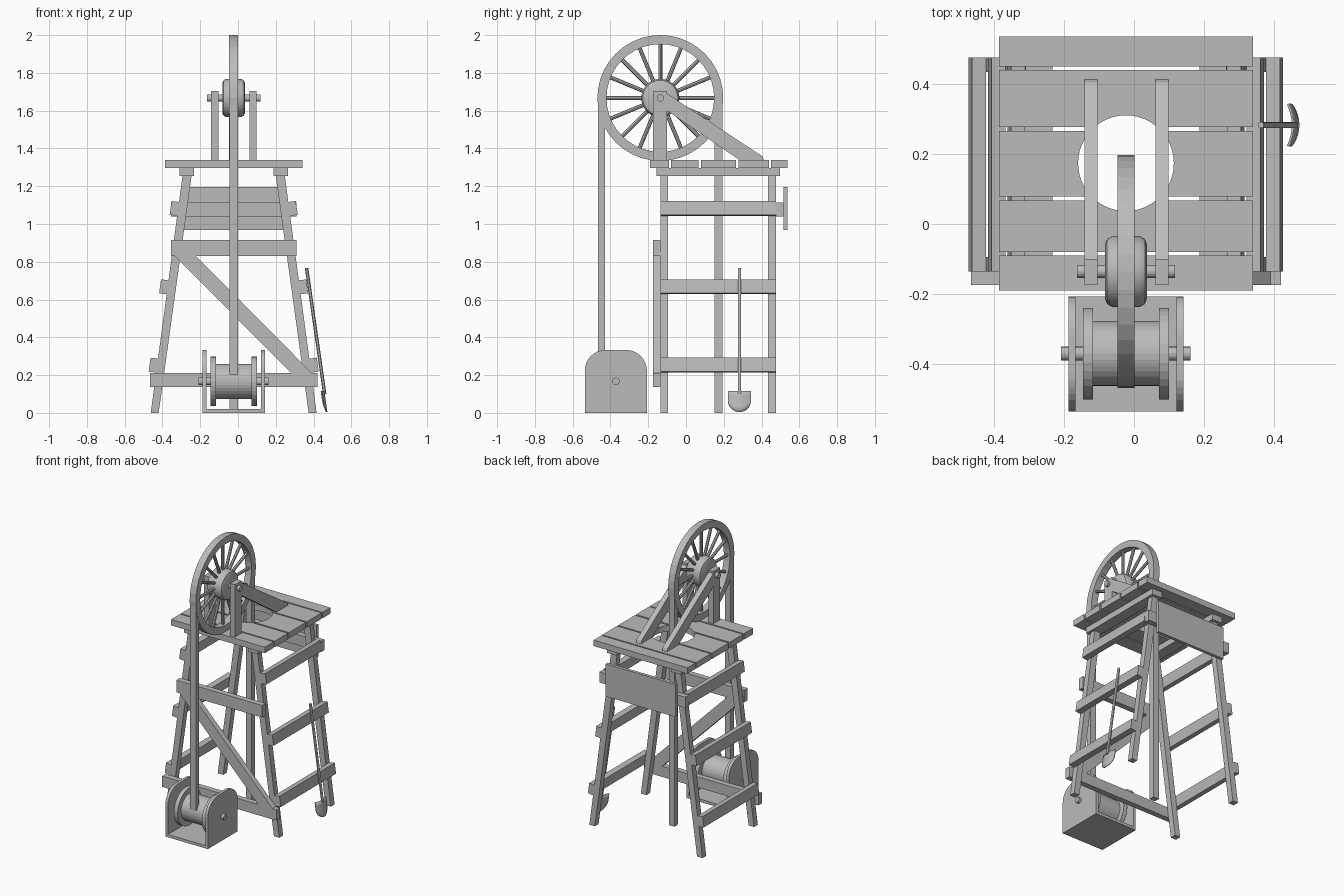
import bpy, bmesh
from math import sin, cos, pi, sqrt
from mathutils import Vector

if "Cube" in bpy.data.objects:
    bpy.data.objects.remove(bpy.data.objects["Cube"], do_unlink=True)

grey = bpy.data.materials.new("plain grey")
grey.use_nodes = True
grey.diffuse_color = (0.5, 0.5, 0.5, 1)
grey.node_tree.nodes["Principled BSDF"].inputs["Base Color"].default_value = (0.5, 0.5, 0.5, 1)

CX = -0.023            # middle of the tower in x
WY, WZ = -0.136, 1.667  # wheel axle
DY, DZ = -0.371, 0.167  # winch axle


def finish(name, bm):
    bmesh.ops.remove_doubles(bm, verts=bm.verts, dist=1e-5)
    bmesh.ops.recalc_face_normals(bm, faces=bm.faces)
    me = bpy.data.meshes.new(name)
    bm.to_mesh(me)
    bm.free()
    me.materials.append(grey)
    ob = bpy.data.objects.new(name, me)
    bpy.context.collection.objects.link(ob)
    return ob


def prism(name, pts, axis, lo, hi):
    """Extrude a 2D outline along x (pts are y,z) or along y (pts are x,z)."""
    bm = bmesh.new()
    place = (lambda p, d: (d, p[0], p[1])) if axis == "x" else (lambda p, d: (p[0], d, p[1]))
    a = [bm.verts.new(place(p, lo)) for p in pts]
    b = [bm.verts.new(place(p, hi)) for p in pts]
    bm.faces.new(a)
    bm.faces.new(b)
    for i in range(len(pts)):
        j = (i + 1) % len(pts)
        bm.faces.new((a[i], a[j], b[j], b[i]))
    return finish(name, bm)


def box(name, x0, x1, y0, y1, z0, z1):
    return prism(name, [(x0, z0), (x1, z0), (x1, z1), (x0, z1)], "y", y0, y1)


def lathe(name, profile, cy, cz, segs=32):
    """Spin a closed (x, radius) outline around an axle parallel to x."""
    bm = bmesh.new()
    rings = []
    for k in range(segs):
        t = 2 * pi * k / segs
        rings.append([bm.verts.new((x, cy + r * cos(t), cz + r * sin(t))) for x, r in profile])
    n = len(profile)
    for k in range(segs):
        a, b = rings[k], rings[(k + 1) % segs]
        for i in range(n):
            j = (i + 1) % n
            if profile[i][1] == 0 and profile[j][1] == 0:
                continue
            bm.faces.new((a[i], a[j], b[j], b[i]))
    return finish(name, bm)


def disc(name, x0, x1, r, cy, cz, segs=32):
    return lathe(name, [(x0, 0), (x0, r), (x1, r), (x1, 0)], cy, cz, segs)


def rod(name, p0, p1, r, segs=8):
    p0, p1 = Vector(p0), Vector(p1)
    bm = bmesh.new()
    bmesh.ops.create_cone(bm, cap_ends=True, segments=segs, radius1=r, radius2=r, depth=(p1 - p0).length)
    ob = finish(name, bm)
    ob.rotation_euler = (p1 - p0).to_track_quat("Z", "Y").to_euler()
    ob.location = (p0 + p1) / 2
    return ob


# Platform planks with a round hole cut through
bm = bmesh.new()
bmesh.ops.create_cone(bm, cap_ends=True, segments=48, radius1=0.137, radius2=0.137, depth=0.3)
cutter = finish("hole_cutter", bm)
cutter.location = (CX, 0.174, 1.32)
cutter.hide_render = True
planks = [(-0.19, -0.09), (-0.08, 0.067), (0.079, 0.266), (0.277, 0.44), (0.45, 0.537)]
for i, (y0, y1) in enumerate(planks):
    ob = box(f"platform_plank_{i + 1}", CX - 0.364, CX + 0.364, y0, y1, 1.296, 1.338)
    if y1 > 0.04 and y0 < 0.31:
        mod = ob.modifiers.new("hole", "BOOLEAN")
        mod.object = cutter
        mod.solver = "EXACT"
        bpy.context.view_layer.objects.active = ob
        bpy.ops.object.modifier_apply(modifier="hole")
bpy.data.objects.remove(cutter, do_unlink=True)

# Leaning legs, bearers and side rails, the same on both sides
LEAN = 0.168 / 1.254


def leg_outer(z):
    return 0.439 - LEAN * z


norm = Vector((1, LEAN)).normalized()   # outward from the leg
along = Vector((-LEAN, 1)).normalized()  # up the leg
for side, s in (("right", -1), ("left", 1)):
    leg = [(CX + s * (leg_outer(z) - w), z) for z, w in ((0, 0), (0, 0.042), (1.254, 0.048), (1.254, 0))]
    prism(f"front_leg_{side}", leg, "y", -0.136, -0.094)
    prism(f"back_leg_{side}", leg, "y", 0.435, 0.477)
    xs = sorted((CX + s * 0.21, CX + s * 0.288))
    box(f"bearer_{side}", xs[0], xs[1], -0.157, 0.498, 1.254, 1.296)
    for level, z in (("low", 0.25), ("middle", 0.665), ("top", 1.08)):
        base = Vector((leg_outer(z), z))
        corners = [base + along * h + norm * t for h, t in
                   ((-0.037, 0), (-0.037, 0.04), (0.037, 0.04), (0.037, 0))]
        prism(f"{level}_rail_{side}", [(CX + s * c.x, c.y) for c in corners], "y", -0.136, 0.477)

# Front boards, diagonal brace and back sign board
box("front_board_low", CX - 0.444, CX + 0.444, -0.175, -0.136, 0.137, 0.212)
box("front_board_high", CX - 0.333, CX + 0.333, -0.175, -0.136, 0.83, 0.915)
prism("front_diagonal", [(-0.333, 0.83), (-0.222, 0.83), (0.39, 0.212), (0.28, 0.212)], "y", -0.175, -0.136)
box("back_rail", CX - 0.333, CX + 0.333, 0.477, 0.515, 1.04, 1.115)
box("back_board", CX - 0.27, CX + 0.27, 0.515, 0.537, 0.968, 1.196)

# Wheel supports: upright and sloping strut on each side
for side, x0 in (("right", -0.142), ("left", 0.061)):
    x1 = x0 + 0.038
    box(f"wheel_post_{side}", x0, x1, -0.174, -0.1, 1.338, 1.705)
    strut = [(-0.1, 1.60), (0.285, 1.338), (0.413, 1.338), (0.405, 1.358), (-0.1, 1.69)]
    prism(f"wheel_strut_{side}", strut, "x", x0, x1)

# Spoked wheel with rounded hub and axle
lathe("wheel_rim", [(CX - 0.024, 0.285), (CX - 0.024, 0.333), (CX + 0.024, 0.333), (CX + 0.024, 0.285)], WY, WZ, 40)
hub = [(-0.06, 0), (-0.06, 0.078), (-0.054, 0.093), (-0.04, 0.101)]
lathe("wheel_hub", [(CX + x, r) for x, r in hub] + [(CX - x, r) for x, r in reversed(hub)], WY, WZ)
disc("wheel_axle", -0.163, 0.118, 0.019, WY, WZ, 16)
for k in range(16):
    t = 2 * pi * k / 16
    ends = [(CX, WY + r * cos(t), WZ + r * sin(t)) for r in (0.08, 0.29)]
    rod(f"wheel_spoke_{k + 1}", ends[0], ends[1], 0.0105)

# Cable hanging from both sides of the wheel
box("cable_front", CX - 0.022, CX + 0.022, -0.466, -0.43, 0.2, WZ)
box("cable_back", CX - 0.022, CX + 0.022, 0.152, 0.192, 0, WZ)

# Winch housing: two rounded cheeks on a floor plate
Y0, Y1, TOP, R = -0.536, -0.207, 0.333, 0.11
cheek = [(Y0, 0), (Y1, 0)]
for c, start in ((Y1 - R, 0), (Y0 + R, pi / 2)):
    cheek += [(c + R * cos(start + pi / 2 * i / 8), TOP - R + R * sin(start + pi / 2 * i / 8)) for i in range(9)]
prism("winch_cheek_right", cheek, "x", -0.188, -0.168)
prism("winch_cheek_left", cheek, "x", 0.122, 0.142)
box("winch_floor", -0.168, 0.122, Y0, Y1, 0, 0.02)

# Winch drum, flanges and shaft
disc("winch_drum", -0.118, 0.072, 0.093, DY, DZ)
disc("winch_flange_right", -0.146, -0.117, 0.131, DY, DZ)
disc("winch_flange_left", 0.071, 0.1, 0.131, DY, DZ)
disc("winch_shaft", -0.209, 0.162, 0.02, DY, DZ, 16)

# Shovel leaning on the left side: straight handle, curved blade
SY = 0.283
rod("shovel_handle", (0.363, SY, 0.767), (0.459, SY, 0.1), 0.009, 12)
bm = bmesh.new()
cols, rows = 12, 4
grid = []
for i in range(cols + 1):
    u = -cos(pi * i / cols)
    bottom = 0.064 - 0.06 * sqrt(max(0, 1 - u * u))
    column = []
    for j in range(rows + 1):
        z = 0.116 + (bottom - 0.116) * j / rows
        column.append(bm.verts.new((0.471 - 0.143 * z - 0.014 * u * u, SY + 0.06 * u, z)))
    grid.append(column)
for i in range(cols):
    for j in range(rows):
        bm.faces.new((grid[i][j], grid[i + 1][j], grid[i + 1][j + 1], grid[i][j + 1]))
blade = finish("shovel_blade", bm)
thick = blade.modifiers.new("thickness", "SOLIDIFY")
thick.thickness = 0.006
thick.offset = 0

# Smooth the rounded small parts, keeping edges sharp
bpy.ops.object.select_all(action="DESELECT")
for ob in bpy.context.collection.objects:
    if ob.name.startswith(("shovel", "wheel_hub", "wheel_spoke")):
        ob.select_set(True)
        bpy.context.view_layer.objects.active = ob
bpy.ops.object.shade_smooth_by_angle()
